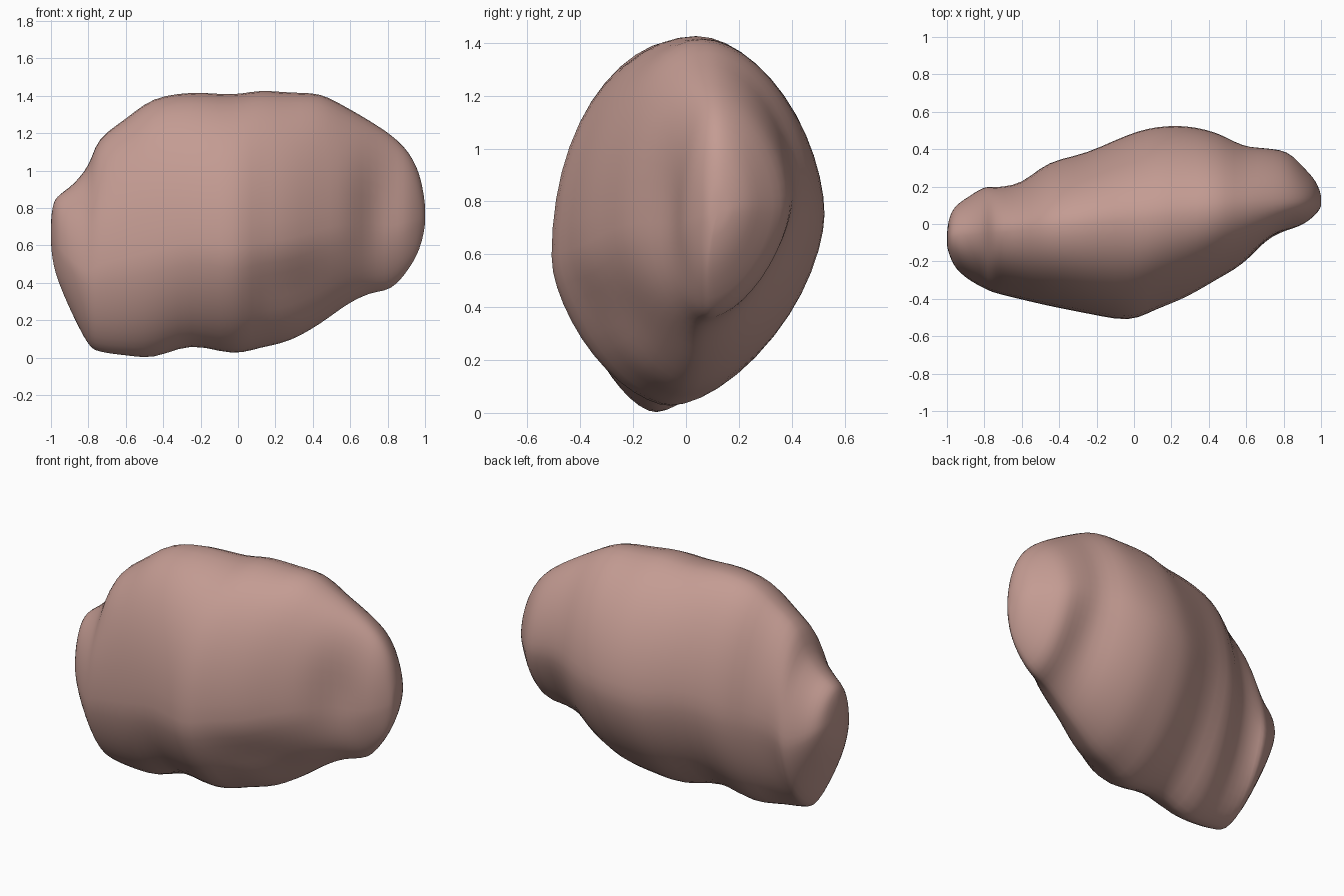
import bpy, math
from mathutils import Vector

if "Cube" in bpy.data.objects:
    bpy.data.objects.remove(bpy.data.objects["Cube"])

# Stations along the length: x, bottom z, top z, front y, back y
ST = [
    (-1.00, .60, .74, -.12, -.04), (-.985, .49, .83, -.17, .04),
    (-.95, .38, .875, -.24, .10), (-.88, .22, .93, -.30, .15),
    (-.80, .07, 1.03, -.345, .20), (-.74, .03, 1.17, -.37, .205),
    (-.60, .01, 1.28, -.405, .23), (-.45, .00, 1.385, -.44, .33),
    (-.25, .06, 1.42, -.48, .385), (-.03, .02, 1.41, -.515, .48),
    (.12, .05, 1.43, -.46, .52), (.28, .09, 1.42, -.395, .525),
    (.44, .18, 1.41, -.30, .49), (.58, .28, 1.34, -.22, .425),
    (.70, .34, 1.27, -.14, .41), (.82, .37, 1.19, -.05, .385),
    (.91, .47, 1.10, .00, .30), (.97, .58, .98, .05, .23), (1.00, .70, .83, .09, .16)]
SUB, RING = 3, 48

# Dents: centre x, z, radius x, radius z, depth, side (-1 front, 1 back)
DENTS = [(.72, .78, .10, .28, .05, -1), (.30, .36, .20, .16, .05, -1),
         (-.78, .95, .10, .15, .02, -1), (.64, .50, .12, .22, .03, 1),
         (-.68, .40, .10, .25, .02, 1)]


def spline(i, t):
    """Catmull-Rom point between stations i and i+1."""
    p = [ST[min(max(i + k, 0), len(ST) - 1)] for k in (-1, 0, 1, 2)]
    return [.5 * (2 * b + (c - a) * t + (2 * a - 5 * b + 4 * c - d) * t * t
                  + (3 * b - a - 3 * c + d) * t ** 3) for a, b, c, d in zip(*p)]


def section(x, zb, zt, yf, yb):
    """Closed cross-section from four superellipse quarters."""
    mid, w = (yf + yb) / 2, (yb - yf) * .3
    clamp = lambda y: min(max(y, mid - w), mid + w)
    ytop, ybot = clamp(.03 + .1 * x), clamp(.6 * mid + .05 * x - .05)
    pts = []
    for k in range(RING):
        a = 2 * math.pi * k / RING
        c, s = math.cos(a), math.sin(a)
        side, up = (1 if c >= 0 else -1), s >= 0
        n = {(1, True): 1.75, (1, False): 1.65, (-1, True): 2.1, (-1, False): 1.6}[(side, up)]
        zm = zb + (zt - zb) * (.5 if side > 0 else .4)
        # height of the widest point blends between the two sides
        y0 = ytop if up else ybot
        u, v = abs(c) ** (2 / n), abs(s) ** (2 / n)
        y = y0 + ((yb if side > 0 else yf) - y0) * u
        z = zm + ((zt if up else zb) - zm) * v
        for dx, dz, rx, rz, dep, sd in DENTS:
            if sd == side:
                y -= sd * dep * abs(c) * math.exp(-((x - dx) / rx) ** 2 - ((z - dz) / rz) ** 2)
        pts.append((x, y, z))
    return pts


# Loft the boulder
rings = [section(*spline(i, j / SUB)) for i in range(len(ST) - 1) for j in range(SUB)]
rings.append(section(*ST[-1]))
verts = [p for r in rings for p in r]
faces = []
for i in range(len(rings) - 1):
    for k in range(RING):
        a, b = i * RING + k, i * RING + (k + 1) % RING
        faces.append((a, b, b + RING, a + RING))
for r, flip in ((0, True), (len(rings) - 1, False)):
    c = sum((Vector(p) for p in rings[r]), Vector()) / RING
    verts.append(tuple(c))
    for k in range(RING):
        a, b = r * RING + k, r * RING + (k + 1) % RING
        faces.append((b, a, len(verts) - 1) if flip else (a, b, len(verts) - 1))

mesh = bpy.data.meshes.new("boulder")
mesh.from_pydata(verts, [], faces)
mesh.validate()
mesh.shade_smooth()
rock = bpy.data.objects.new("boulder", mesh)
bpy.context.collection.objects.link(rock)

# Light smoothing to soften the seams between quarters
sm = rock.modifiers.new("soften", 'SMOOTH')
sm.factor, sm.iterations = .5, 4

mat = bpy.data.materials.new("dusty pink stone")
mat.diffuse_color = (.55, .33, .29, 1)
mat.use_nodes = True
mat.node_tree.nodes["Principled BSDF"].inputs["Base Color"].default_value = mat.diffuse_color
mesh.materials.append(mat)
